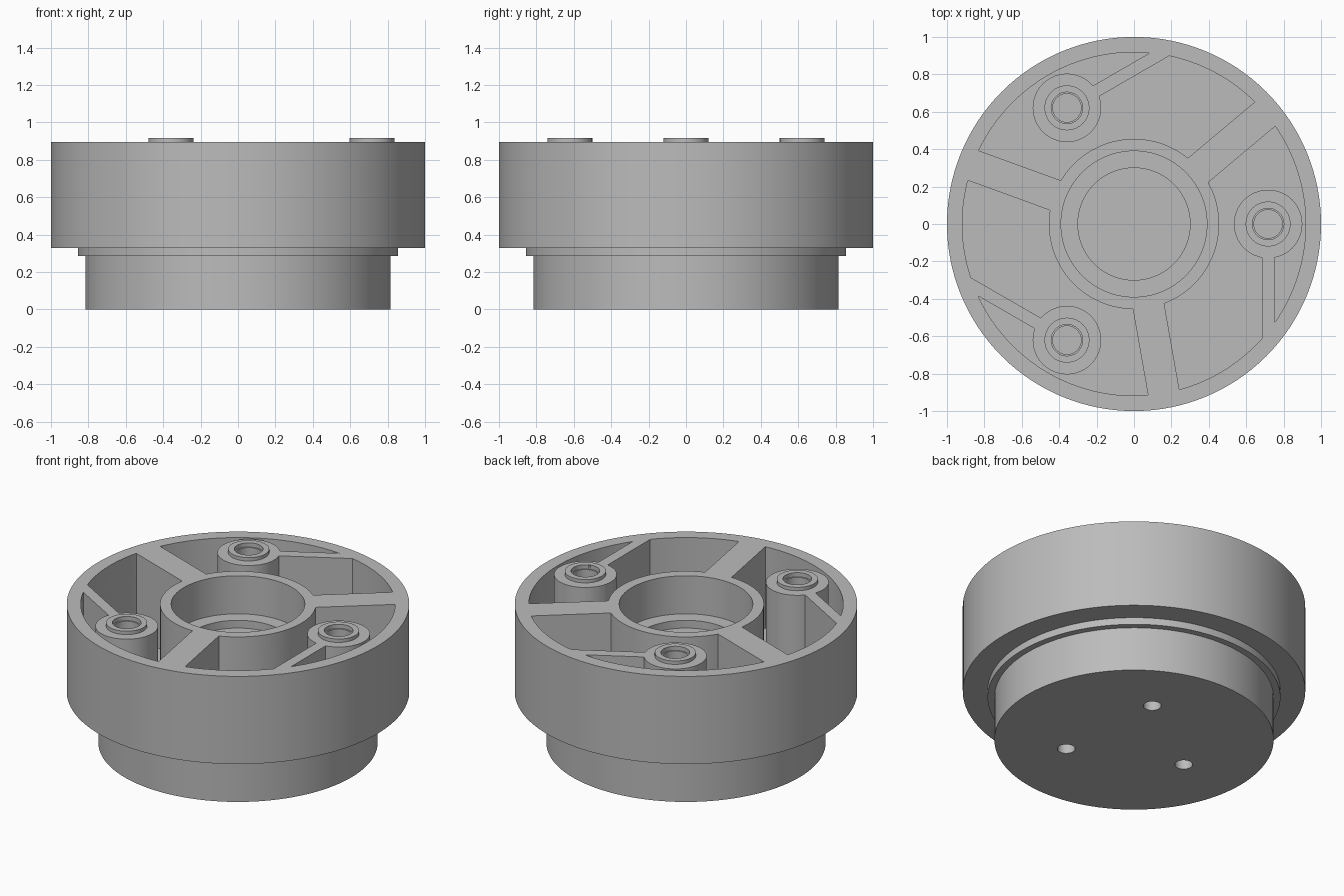
import bpy, bmesh, math
from mathutils import Matrix, Vector

default = bpy.data.objects.get("Cube")
if default:
    bpy.data.objects.remove(default, do_unlink=True)

grey = bpy.data.materials.new("plain grey")
grey.use_nodes = True
colour = (0.5, 0.5, 0.5, 1)
grey.diffuse_color = colour
grey.node_tree.nodes["Principled BSDF"].inputs["Base Color"].default_value = colour

TOP = 0.895      # rim, hub, ribs and bosses
FLOOR = 0.37     # bottom of the pockets
OVER = 1.1       # cutters reach above the top
BOSS_R = 0.717


def make(name, bm):
    bmesh.ops.recalc_face_normals(bm, faces=bm.faces)
    mesh = bpy.data.meshes.new(name)
    bm.to_mesh(mesh)
    bm.free()
    ob = bpy.data.objects.new(name, mesh)
    ob.data.materials.append(grey)
    bpy.context.collection.objects.link(ob)
    return ob


def lathe(name, profile, at=(0, 0), sides=128, closed=False):
    """Spin (radius, z) points round a vertical axis."""
    bm = bmesh.new()
    verts = [bm.verts.new((r, 0, z)) for r, z in profile]
    pairs = list(zip(verts, verts[1:]))
    if closed:
        pairs.append((verts[-1], verts[0]))
    edges = [bm.edges.new(p) for p in pairs]
    bmesh.ops.spin(bm, geom=verts + edges, cent=(0, 0, 0), axis=(0, 0, 1),
                   angle=math.tau, steps=sides, use_merge=True)
    bmesh.ops.remove_doubles(bm, verts=bm.verts, dist=1e-5)
    bmesh.ops.translate(bm, verts=bm.verts, vec=(at[0], at[1], 0))
    return make(name, bm)


def box(name, low, high, angle):
    """Box between two corners, turned about the z axis."""
    low, high = Vector(low), Vector(high)
    bm = bmesh.new()
    bmesh.ops.create_cube(bm, size=1)
    bmesh.ops.scale(bm, verts=bm.verts, vec=high - low)
    bmesh.ops.translate(bm, verts=bm.verts, vec=(low + high) / 2)
    bmesh.ops.rotate(bm, verts=bm.verts, matrix=Matrix.Rotation(angle, 3, 'Z'))
    return make(name, bm)


def combine(target, tool, operation):
    """Apply a boolean and remove the tool."""
    mod = target.modifiers.new("cut", 'BOOLEAN')
    mod.operation = operation
    mod.solver = 'EXACT'
    mod.object = tool
    bpy.context.view_layer.objects.active = target
    bpy.ops.object.modifier_apply(modifier=mod.name)
    bpy.data.objects.remove(tool, do_unlink=True)


def polar(radius, angle):
    return radius * math.cos(angle), radius * math.sin(angle)


thirds = [math.radians(a) for a in (0, 120, 240)]

# Stepped body with the central bore
body = lathe("housing_body", [
    (0, 0), (0.815, 0), (0.815, 0.285), (0.855, 0.285), (0.855, 0.33),
    (1, 0.33), (1, TOP), (0.39, TOP), (0.39, 0.65), (0.30, 0.65),
    (0.30, 0.60), (0, 0.60)])

# Ring-shaped pocket, interrupted by spokes, bosses and thin webs
pocket = lathe("pocket_cutter", [(0.455, FLOOR), (0.918, FLOOR),
                                 (0.918, OVER), (0.455, OVER)], closed=True)
below, above = FLOOR - 0.1, OVER + 0.1
for a in thirds:
    spoke = box("spoke", (0.2, -0.085, below), (1.1, 0.085, above),
                a + math.radians(40))
    combine(pocket, spoke, 'DIFFERENCE')
    web = box("web", (BOSS_R - 0.033, -0.9, below), (BOSS_R + 0.033, 0, above), a)
    combine(pocket, web, 'DIFFERENCE')
    boss = lathe("boss", [(0, below), (0.183, below), (0.183, above), (0, above)],
                 polar(BOSS_R, a), 64)
    combine(pocket, boss, 'DIFFERENCE')
combine(body, pocket, 'DIFFERENCE')

# Raised collars, screw bores and blind holes underneath
for a in thirds:
    spot = polar(BOSS_R, a)
    collar = lathe("collar", [(0, 0.8), (0.12, 0.8), (0.12, 0.917), (0, 0.917)],
                   spot, 64)
    combine(body, collar, 'UNION')
    bore = lathe("bore", [(0, 0.45), (0.076, 0.45), (0.076, 0.89), (0.084, 0.89),
                          (0.084, OVER), (0, OVER)], spot, 48)
    combine(body, bore, 'DIFFERENCE')
    hole = lathe("base_hole", [(0, -0.1), (0.052, -0.1), (0.052, 0.25), (0, 0.25)],
                 polar(0.41, a + math.radians(65)), 32)
    combine(body, hole, 'DIFFERENCE')

bpy.ops.object.select_all(action='DESELECT')
body.select_set(True)
bpy.context.view_layer.objects.active = body
bpy.ops.object.shade_smooth_by_angle(angle=math.radians(30))
